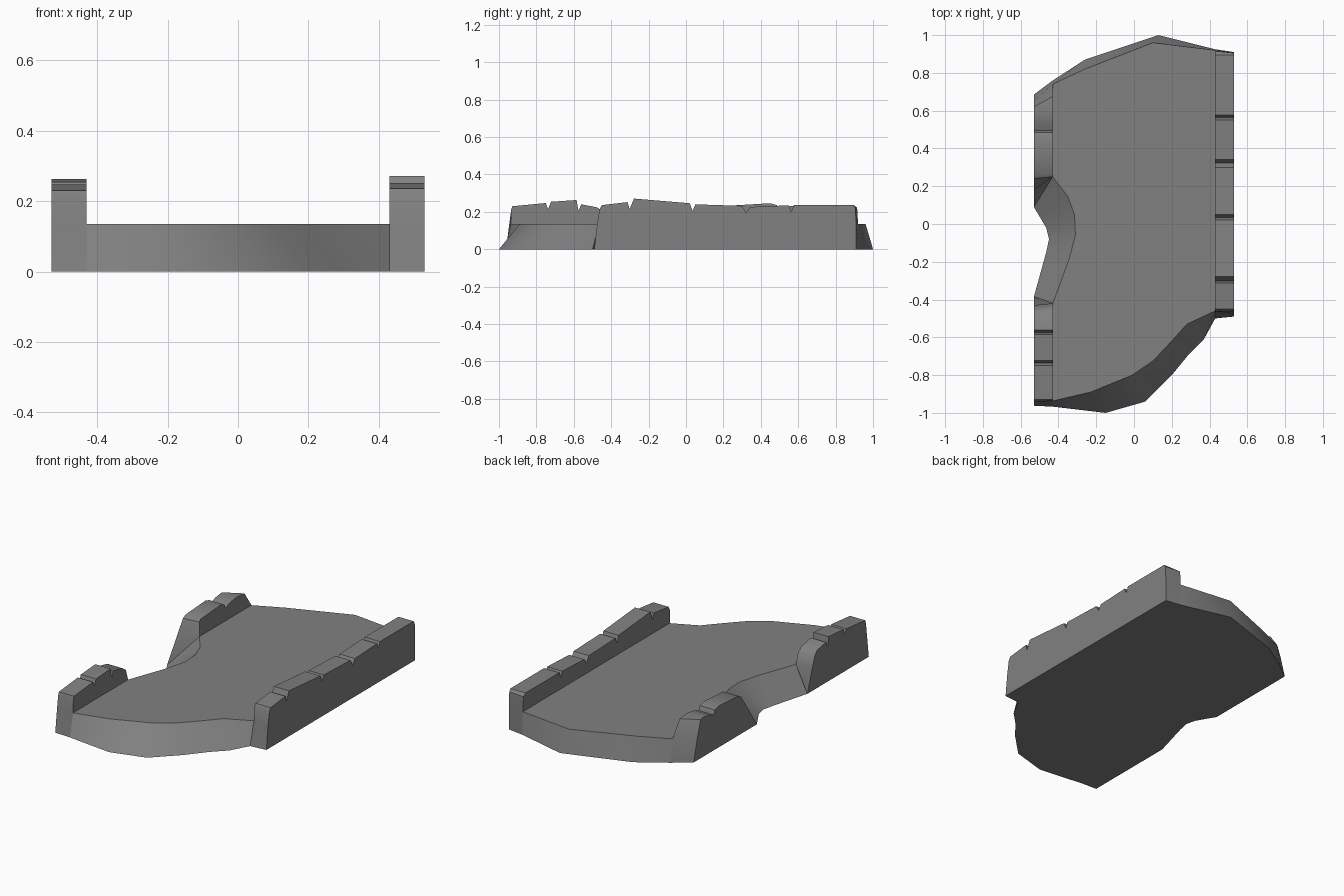
import bpy, bmesh, math

stone = bpy.data.materials.new("stone_grey")
stone.diffuse_color = (0.22, 0.22, 0.22, 1)
DECK_Z, X_IN, X_OUT = 0.135, 0.43, 0.53


def loft(name, ring_a, ring_b):
    """Solid between two matching outlines, with capped ends."""
    bm = bmesh.new()
    a = [bm.verts.new(p) for p in ring_a]
    b = [bm.verts.new(p) for p in ring_b]
    n = len(a)
    bm.faces.new(a)
    bm.faces.new(b)
    for i in range(n):
        j = (i + 1) % n
        bm.faces.new((a[i], a[j], b[j], b[i]))
    bmesh.ops.remove_doubles(bm, verts=bm.verts, dist=0.0005)
    bmesh.ops.recalc_face_normals(bm, faces=bm.faces)
    mesh = bpy.data.meshes.new(name)
    bm.to_mesh(mesh)
    bm.free()
    mesh.materials.append(stone)
    ob = bpy.data.objects.new(name, mesh)
    bpy.context.collection.objects.link(ob)
    mesh.shade_smooth()
    mesh.set_sharp_from_angle(angle=math.radians(32))
    return ob


def parapet(name, side, front, crest, back):
    """Low wall; ends are (outer y, inner y, z), crest is (y, z)."""
    pts = front + [(y, y, z) for y, z in crest] + back
    loft(name,
         [(side * X_OUT, yo, z) for yo, yi, z in pts],
         [(side * X_IN, yi, z) for yo, yi, z in pts])


# Deck slab: (bottom x, bottom y, top x, top y) around the broken outline
outline = [
    (0.43, 0.925, 0.43, 0.92), (0.13, 1.0, 0.10, 0.96),
    (-0.26, 0.87, -0.26, 0.82), (-0.43, 0.76, -0.43, 0.74),
    # side bite
    (-0.43, 0.25, -0.43, 0.25), (-0.53, 0.09, -0.43, 0.25),
    (-0.50, 0.04, -0.35, 0.145), (-0.465, -0.02, -0.315, 0.05),
    (-0.45, -0.08, -0.31, -0.06), (-0.465, -0.15, -0.345, -0.19),
    (-0.53, -0.385, -0.43, -0.42), (-0.43, -0.42, -0.43, -0.42),
    # broken front edge
    (-0.43, -0.967, -0.43, -0.937), (-0.15, -1.0, -0.23, -0.89),
    (0.06, -0.94, -0.01, -0.80), (0.20, -0.80, 0.10, -0.725),
    (0.29, -0.69, 0.19, -0.63), (0.37, -0.61, 0.28, -0.53),
    (0.43, -0.50, 0.43, -0.46),
]
loft("deck",
     [(p[0], p[1], 0) for p in outline],
     [(p[2], p[3], DECK_Z) for p in outline])

# Right parapet, full length with cracks between the blocks
parapet("right_parapet", 1,
        [(-0.49, -0.50, 0), (-0.475, -0.465, DECK_Z), (-0.462, -0.462, 0.215)],
        [(-0.45, 0.236), (-0.312, 0.252), (-0.302, 0.215), (-0.278, 0.271),
         (0.02, 0.246), (0.035, 0.205), (0.05, 0.24), (0.30, 0.232),
         (0.322, 0.195), (0.342, 0.226), (0.55, 0.235), (0.563, 0.202),
         (0.578, 0.237), (0.895, 0.237)],
        [(0.905, 0.915, 0.222), (0.91, 0.92, DECK_Z), (0.91, 0.925, 0)])

# Left parapet, front remnant
parapet("left_front_parapet", -1,
        [(-0.962, -0.967, 0), (-0.945, -0.937, DECK_Z), (-0.935, -0.935, 0.21)],
        [(-0.928, 0.23), (-0.75, 0.247), (-0.737, 0.215), (-0.722, 0.254),
         (-0.585, 0.263), (-0.575, 0.205), (-0.56, 0.24), (-0.475, 0.224)],
        [(-0.455, -0.44, 0.20), (-0.43, -0.42, DECK_Z), (-0.385, -0.42, 0)])

# Left parapet, back remnant
parapet("left_back_parapet", -1,
        [(0.09, 0.25, 0), (0.18, 0.25, DECK_Z), (0.24, 0.25, 0.222)],
        [(0.265, 0.235), (0.45, 0.246), (0.485, 0.236), (0.495, 0.21),
         (0.54, 0.228), (0.60, 0.236)],
        [(0.62, 0.675, 0.23), (0.65, 0.74, DECK_Z), (0.685, 0.76, 0)])
